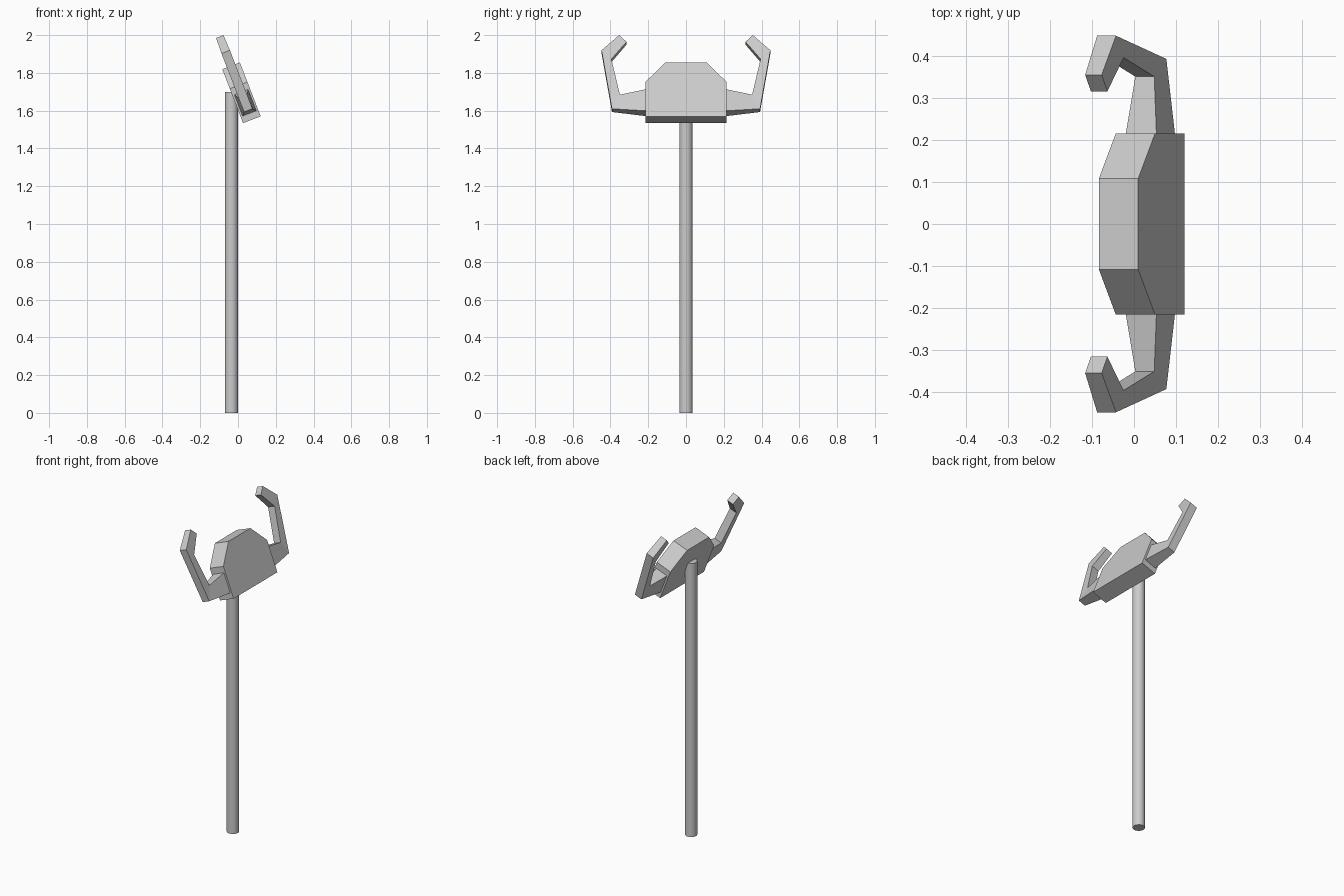
import bpy, bmesh
from math import sin, cos, radians
from mathutils import Vector

if "Cube" in bpy.data.objects:
    bpy.data.objects.remove(bpy.data.objects["Cube"])

TILT = radians(21.1)
BASE = Vector((0.0735, 0, 1.552))            # middle of the head's bottom edge
UP = Vector((-sin(TILT), 0, cos(TILT)))      # up along the tilted head
OUT = Vector((cos(TILT), 0, sin(TILT)))      # normal of the head's face


def place(y, t, w):
    """Point on the tilted head: sideways y, height t, depth w."""
    return BASE + UP * t + OUT * w + Vector((0, y, 0))


def finish(name, bm):
    bmesh.ops.recalc_face_normals(bm, faces=bm.faces)
    mesh = bpy.data.meshes.new(name)
    bm.to_mesh(mesh)
    bm.free()
    obj = bpy.data.objects.new(name, mesh)
    bpy.context.collection.objects.link(obj)
    return obj


# Pole
bpy.ops.mesh.primitive_cylinder_add(vertices=24, radius=0.035, depth=1.7,
                                    location=(-0.035, 0, 0.85))
bpy.context.object.name = "pole"
bpy.ops.object.shade_smooth_by_angle(angle=radians(30))

# Head plate: clipped-corner outline given thickness
half = [(0.215, 0), (0.215, 0.195), (0.108, 0.306)]
outline = half + [(-y, t) for y, t in reversed(half)]
bm = bmesh.new()
front = [bm.verts.new(place(y, t, 0.05)) for y, t in outline]
back = [bm.verts.new(place(y, t, -0.05)) for y, t in outline]
bm.faces.new(front)
bm.faces.new(back)
for i in range(len(outline)):
    j = (i + 1) % len(outline)
    bm.faces.new((front[i], front[j], back[j], back[i]))
finish("head_plate", bm)

# Curved arms: outer point, inner point, half depth at each bend
sections = [((0.205, 0.035), (0.205, 0.159), 0.040),
            ((0.392, 0.053), (0.350, 0.133), 0.024),
            ((0.447, 0.385), (0.395, 0.335), 0.024),
            ((0.354, 0.472), (0.315, 0.434), 0.021)]
for side, name in ((1, "right_arm"), (-1, "left_arm")):
    bm = bmesh.new()
    rings = []
    for outer, inner, w in sections:
        corners = ((outer, w), (outer, -w), (inner, -w), (inner, w))
        rings.append([bm.verts.new(place(side * p[0], p[1], d)) for p, d in corners])
    for a, b in zip(rings, rings[1:]):
        for i in range(4):
            j = (i + 1) % 4
            bm.faces.new((a[i], a[j], b[j], b[i]))
    bm.faces.new(rings[0])
    bm.faces.new(rings[-1])
    finish(name, bm)
